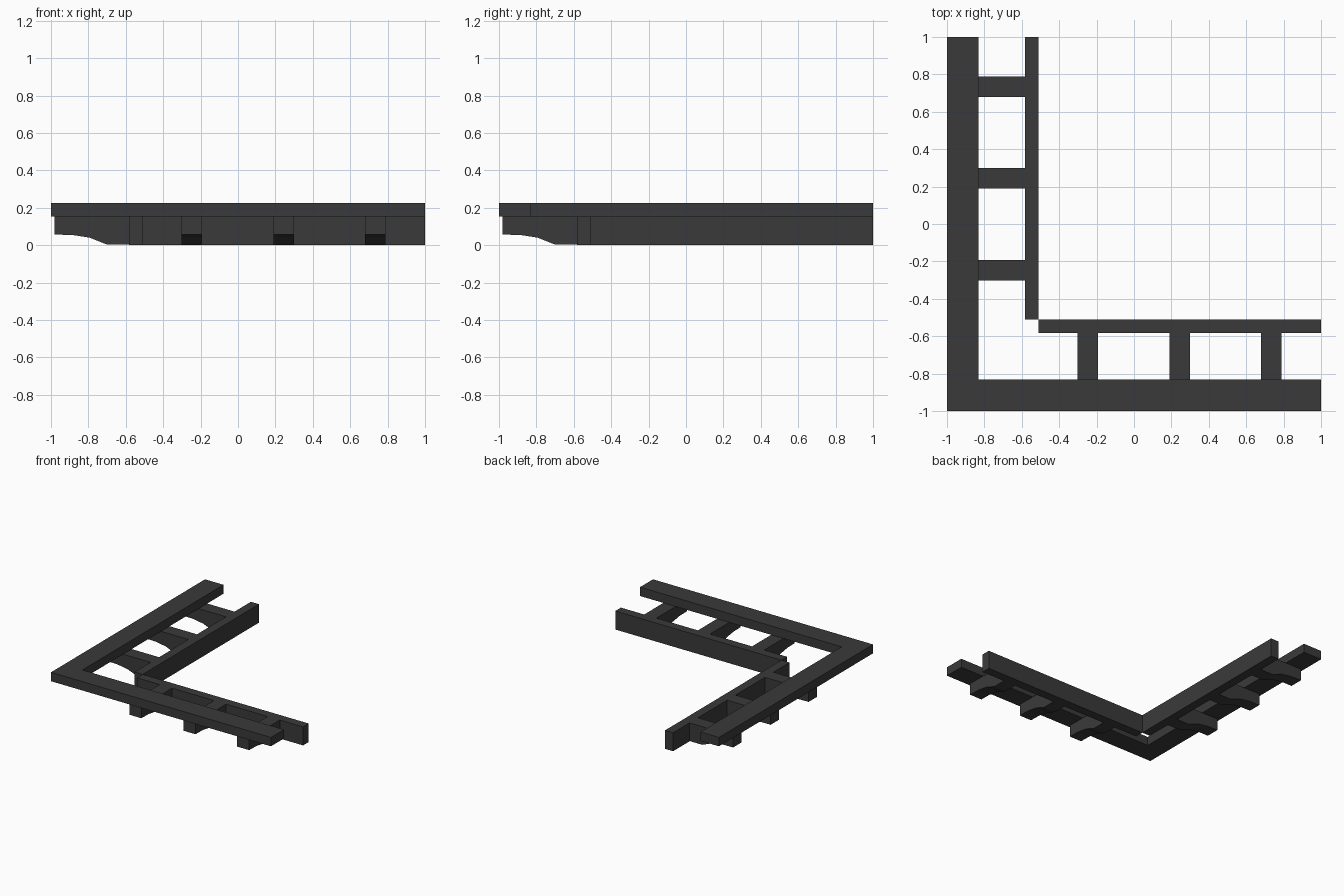
import bpy, bmesh

if "Cube" in bpy.data.objects:
    bpy.data.objects.remove(bpy.data.objects["Cube"])

dark = bpy.data.materials.new("dark_paint")
dark.diffuse_color = (0.042, 0.042, 0.042, 1)
dark.use_nodes = True
dark.node_tree.nodes["Principled BSDF"].inputs["Base Color"].default_value = dark.diffuse_color


def prism(name, bottom, offset, swap):
    """Extrude a polygon by offset; swap mirrors it across the corner diagonal."""
    bm = bmesh.new()
    face = bm.faces.new([bm.verts.new(p) for p in bottom])
    ext = bmesh.ops.extrude_face_region(bm, geom=[face])
    top = [v for v in ext["geom"] if isinstance(v, bmesh.types.BMVert)]
    bmesh.ops.translate(bm, verts=top, vec=offset)
    if swap:
        for v in bm.verts:
            v.co.x, v.co.y = v.co.y, v.co.x
    bmesh.ops.recalc_face_normals(bm, faces=bm.faces)
    mesh = bpy.data.meshes.new(name)
    bm.to_mesh(mesh)
    bm.free()
    mesh.materials.append(dark)
    obj = bpy.data.objects.new(name, mesh)
    bpy.context.collection.objects.link(obj)
    return obj


SEAT = 0.152   # underside of the outer rails, top of everything below
TOP = 0.225
# bracket side profile (y, z) with a coved underside
BRACKET = [(-0.98, SEAT), (-0.98, 0.056), (-0.89, 0.055), (-0.793, 0.04),
           (-0.70, 0.003), (-0.583, 0.003), (-0.583, SEAT)]

for side, swap in (("front", False), ("left", True)):
    # outer top rail, mitred at the corner
    rail = [(-1, -1), (1, -1), (1, -0.832), (-0.832, -0.832)]
    prism(side + "_outer_rail", [(x, y, SEAT) for x, y in rail],
          (0, 0, TOP - SEAT), swap)
    # taller inner wall rail, meeting its twin at the corner edge
    wall = [(-0.51, -0.583), (1, -0.583), (1, -0.51), (-0.51, -0.51)]
    prism(side + "_inner_rail", [(x, y, 0) for x, y in wall],
          (0, 0, SEAT), swap)
    # three coved brackets
    for i, x in enumerate((-0.247, 0.245, 0.733)):
        prism(f"{side}_bracket_{i + 1}",
              [(x - 0.055, y, z) for y, z in BRACKET], (0.11, 0, 0), swap)
